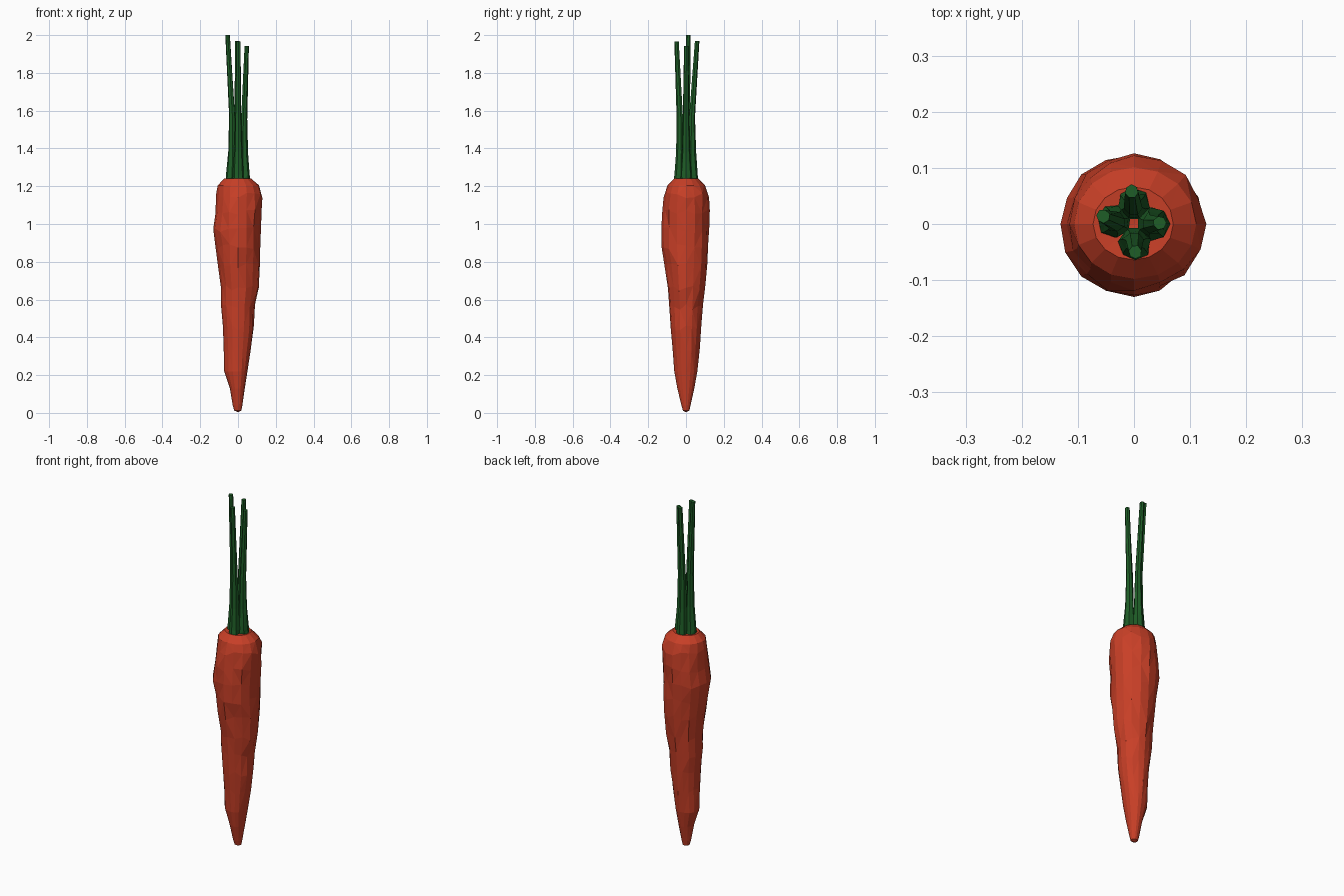
import bpy, bmesh, math, random
from mathutils import Vector

if "Cube" in bpy.data.objects:
    bpy.data.objects.remove(bpy.data.objects["Cube"])

random.seed(4)


def material(name, rgb):
    m = bpy.data.materials.new(name)
    m.diffuse_color = (*rgb, 1)
    m.use_nodes = True
    m.node_tree.nodes["Principled BSDF"].inputs["Base Color"].default_value = m.diffuse_color
    return m


def loft(name, rings, mat, bottom=None, top=None):
    """Skin a stack of point rings; ends are capped by a fan or an n-gon."""
    bm = bmesh.new()
    rows = [[bm.verts.new(p) for p in ring] for ring in rings]
    n = len(rows[0])
    for a, b in zip(rows, rows[1:]):
        for i in range(n):
            j = (i + 1) % n
            bm.faces.new((a[i], a[j], b[j], b[i]))
    for row, tip in ((rows[0], bottom), (rows[-1], top)):
        if tip is None:
            bm.faces.new(row)
        else:
            c = bm.verts.new(tip)
            for i in range(n):
                bm.faces.new((row[i], row[(i + 1) % n], c))
    bmesh.ops.triangulate(bm, faces=bm.faces[:])
    bmesh.ops.recalc_face_normals(bm, faces=bm.faces[:])
    mesh = bpy.data.meshes.new(name)
    bm.to_mesh(mesh)
    bm.free()
    mesh.materials.append(mat)
    ob = bpy.data.objects.new(name, mesh)
    bpy.context.collection.objects.link(ob)
    return ob


orange = material("orange_skin", (0.58, 0.05, 0.02))
green = material("green_stalk", (0.013, 0.11, 0.02))

# Root: z, left, right, front, back extents of each irregular ring
profile = [
    (0.012, -.020, .018, -.016, .018),
    (0.04, -.028, .023, -.024, .024),
    (0.13, -.043, .036, -.046, .044),
    (0.22, -.073, .050, -.062, .060),
    (0.34, -.076, .067, -.072, .073),
    (0.45, -.080, .084, -.080, .081),
    (0.56, -.090, .090, -.088, .090),
    (0.66, -.091, .110, -.096, .101),
    (0.78, -.107, .116, -.112, .113),
    (0.88, -.120, .118, -.129, .117),
    (0.97, -.131, .121, -.130, .123),
    (1.06, -.120, .125, -.127, .126),
    (1.15, -.115, .129, -.119, .122),
    (1.205, -.107, .111, -.098, .101),
    (1.24, -.073, .070, -.064, .066),
]
SIDES = 16
rings = []
for k, (z, x0, x1, y0, y1) in enumerate(profile):
    ring = []
    wob = 0.06 if 3 < k < 13 else 0.0
    for i in range(SIDES):
        a = 2 * math.pi * i / SIDES
        c, s = math.cos(a), math.sin(a)
        f = 1 if i % 4 == 0 else 1 + random.uniform(-wob, wob * 0.3)
        ring.append(((x1 if c > 0 else -x0) * c * f,
                     (y1 if s > 0 else -y0) * s * f,
                     z + random.uniform(-wob, wob) * 0.25))
    rings.append(ring)
loft("carrot_root", rings, orange, (0, 0, 0.004), (0, 0, 1.235))

# Stalks: four tapering stems flared at the base, tops cut flat
tops = [(-.055, .014, 2.0), (-.004, .058, 1.968), (.002, -.050, 1.966), (.046, .002, 1.942)]
base_angles = [172, 92, 272, 0]
levels = [(0.0, .029, .037), (.035, .029, .034), (.2, .022, .031),
          (.45, .017, .032), (1.0, .0125, None)]
for k, (tip, deg) in enumerate(zip(tops, base_angles)):
    a = math.radians(deg)
    end = Vector(tip)
    stem = []
    for t, r, dist in levels:
        c = end if dist is None else Vector((dist * math.cos(a), dist * math.sin(a),
                                             1.237 + (end.z - 1.237) * t))
        ring = []
        for i in range(7):
            b = a + 2 * math.pi * i / 7
            q = r * random.uniform(0.92, 1.05)
            ring.append(c + Vector((q * math.cos(b), q * math.sin(b), 0)))
        stem.append(ring)
    loft(f"stalk_{k + 1}", stem, green)
